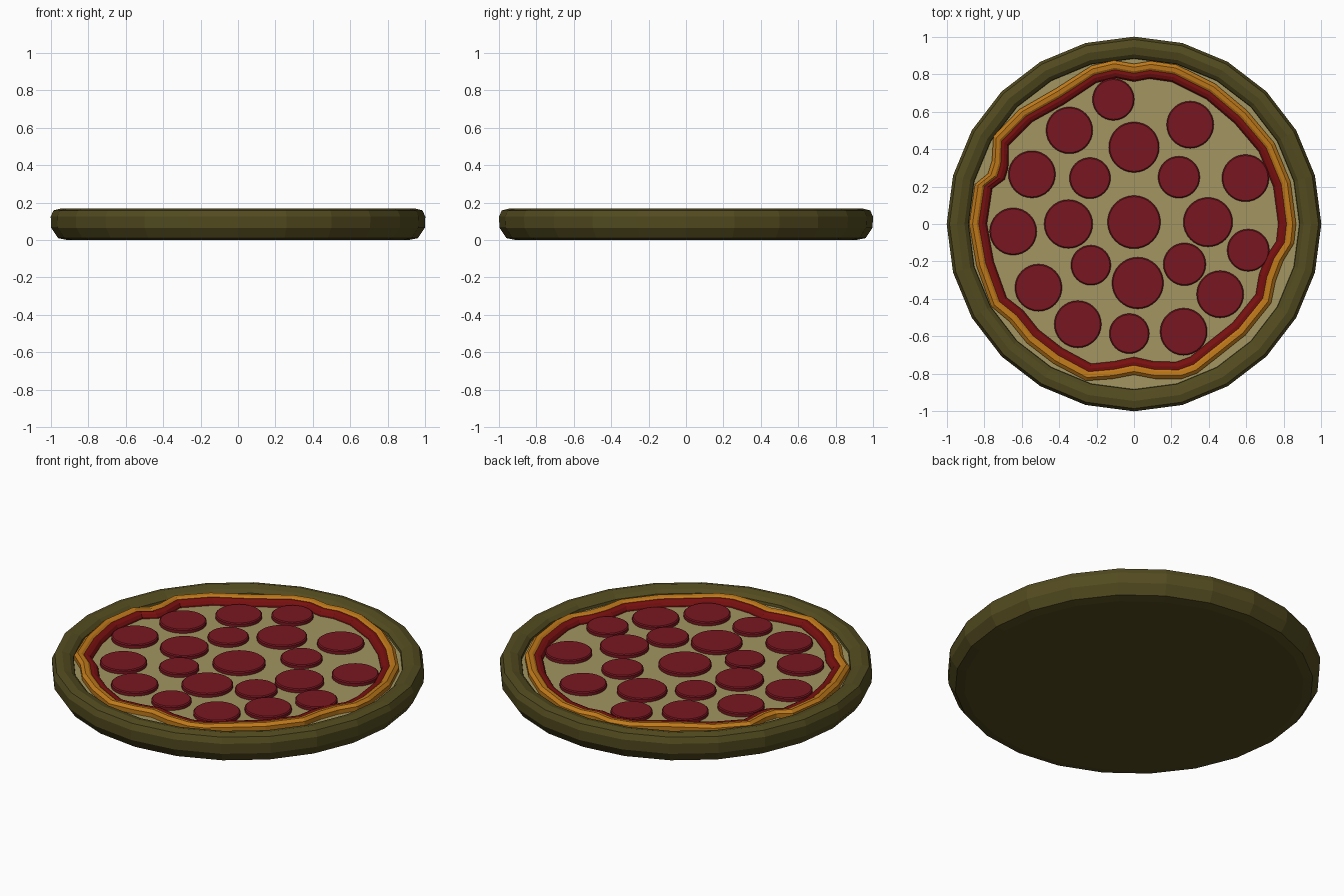
import bpy, math

if "Cube" in bpy.data.objects:
    bpy.data.objects.remove(bpy.data.objects["Cube"])

def material(name, rgb):
    m = bpy.data.materials.new(name)
    m.diffuse_color = (*rgb, 1)
    m.use_nodes = True
    m.node_tree.nodes["Principled BSDF"].inputs["Base Color"].default_value = m.diffuse_color
    return m

CRUST = material("crust_brown", (0.085, 0.07, 0.014))
CHEESE = material("cheese_cream", (0.36, 0.30, 0.12))
ORANGE = material("melted_orange", (0.52, 0.19, 0.01))
RED = material("sauce_red", (0.19, 0.005, 0.005))
MEAT = material("pepperoni_red", (0.19, 0.008, 0.014))

def add_mesh(name, verts, faces, mat):
    me = bpy.data.meshes.new(name)
    me.from_pydata(verts, [], faces)
    me.materials.append(mat)
    ob = bpy.data.objects.new(name, me)
    bpy.context.collection.objects.link(ob)
    return ob

def lathe(name, rings, mat, caps=False, wrap=False):
    """rings: list of vertex loops of equal length, joined by quads."""
    n = len(rings[0])
    verts = [v for ring in rings for v in ring]
    faces = []
    count = len(rings)
    for k in range(count if wrap else count - 1):
        a, b = k * n, ((k + 1) % count) * n
        faces += [(a + i, a + (i + 1) % n, b + (i + 1) % n, b + i) for i in range(n)]
    if caps:
        faces.append(tuple(reversed(range(n))))
        faces.append(tuple(range((count - 1) * n, count * n)))
    return add_mesh(name, verts, faces, mat)

def circle(r, z, n=24, x=0, y=0):
    return [(x + r * math.cos(math.tau * i / n), y + r * math.sin(math.tau * i / n), z)
            for i in range(n)]

# crust: rounded rim with a recessed floor
profile = [(0.91, 0.0), (0.96, 0.01), (0.997, 0.065), (1.0, 0.125), (0.985, 0.158),
           (0.945, 0.168), (0.905, 0.158), (0.885, 0.14), (0.88, 0.11)]
lathe("crust", [circle(r, z) for r, z in profile], CRUST, caps=True)

# cheese layer
lathe("cheese", [circle(0.885, 0.112), circle(0.885, 0.125)], CHEESE, caps=True)

# wavy edge of the topping: (angle in degrees, outer radius)
outline = [(0, .865), (15, .865), (30, .865), (45, .855), (60, .865), (75, .88),
           (84, .875), (90, .855), (97, .88), (105, .875), (120, .835), (135, .865),
           (148, .885), (156, .83), (161, .825), (166, .875), (180, .88), (195, .87),
           (210, .88), (218, .845), (228, .855), (240, .86), (253, .875), (262, .835),
           (270, .805), (278, .835), (287, .865), (293, .865), (302, .84), (315, .84),
           (330, .845), (338, .815), (346, .82), (353, .86)]

def wavy(inset, z):
    return [((r - inset) * math.cos(math.radians(a)),
             (r - inset) * math.sin(math.radians(a)), z) for a, r in outline]

def wavy_ring(name, section, mat):
    lathe(name, [wavy(d, z) for d, z in section], mat, wrap=True)

wavy_ring("melted_edge", [(0, .118), (0, .15), (.018, .165), (.04, .163), (.055, .152),
                          (.055, .118)], ORANGE)
wavy_ring("sauce_edge", [(.05, .118), (.05, .155), (.068, .157), (.085, .15), (.095, .135),
                         (.095, .118)], RED)

# pepperoni slices: x, y, radius
slices = [(0, .01, .142), (-.35, 0, .13), (.395, .01, .132), (0, .41, .135),
          (-.235, .245, .11), (.24, .25, .112), (-.345, .5, .125), (-.11, .665, .112),
          (.3, .53, .126), (.595, .245, .126), (-.545, .265, .126), (-.645, -.04, .126),
          (-.51, -.34, .126), (-.23, -.22, .107), (.02, -.315, .138), (.27, -.215, .114),
          (.61, -.14, .113), (.46, -.375, .126), (.265, -.575, .126), (-.025, -.585, .107),
          (-.3, -.535, .126)]
for i, (x, y, r) in enumerate(slices, 1):
    lathe(f"pepperoni_{i:02d}", [circle(r, .12, 32, x, y), circle(r, .142, 32, x, y),
                                 circle(r - .006, .147, 32, x, y)], MEAT, caps=True)
